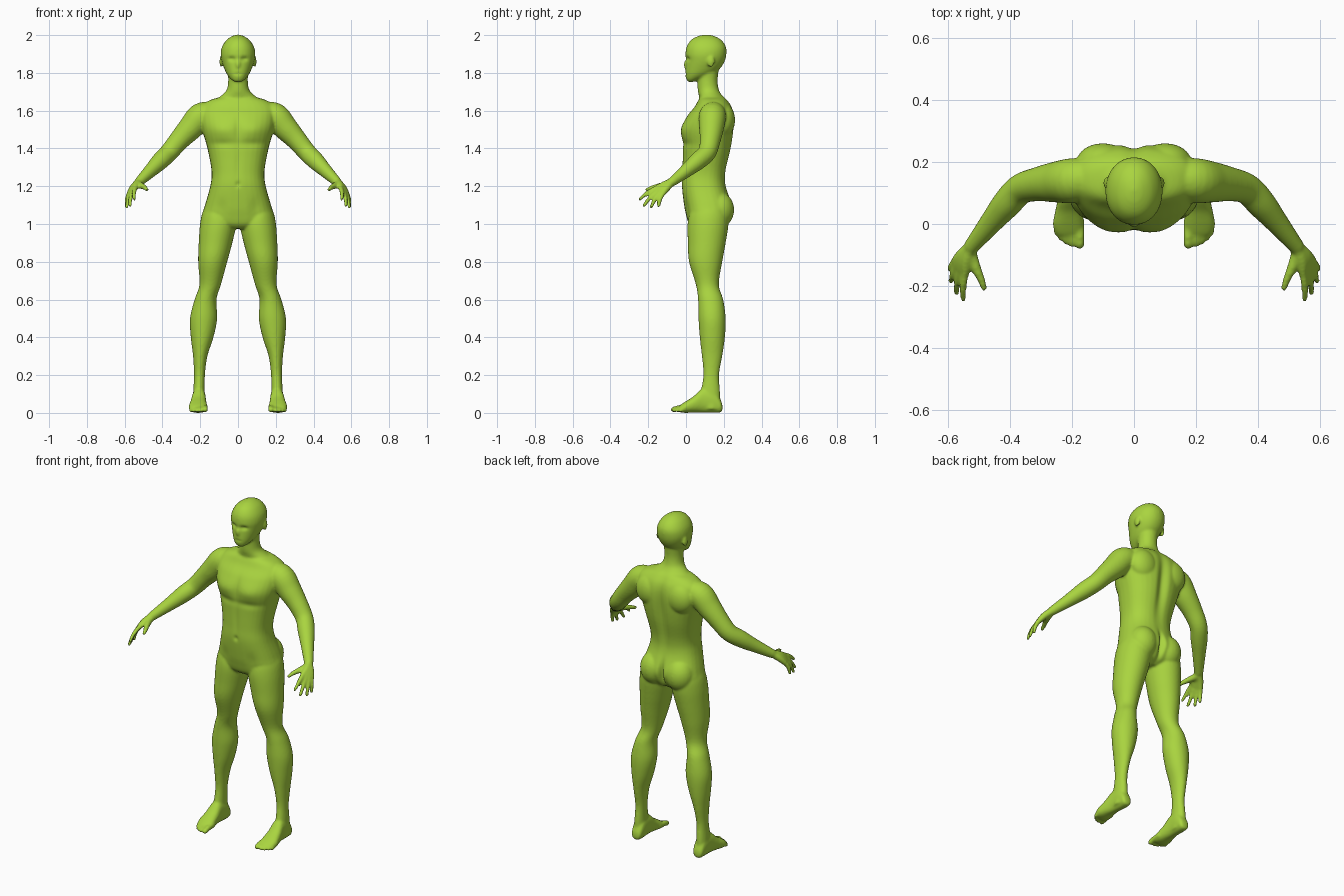
import bpy, bmesh, math
from mathutils import Vector, Matrix

skin = bpy.data.materials.new("lime_green")
skin.diffuse_color = (0.40, 0.66, 0.05, 1)
bm = bmesh.new()
SEG = 32


def smooth_rows(rows, steps=5):
    """Catmull-Rom interpolation of number rows."""
    out = []
    for i in range(len(rows) - 1):
        a, b, c, d = (rows[max(0, min(len(rows) - 1, i + k))] for k in (-1, 0, 1, 2))
        for s in range(steps):
            t = s / steps
            out.append([0.5 * (2 * q + (r - p) * t + (2 * p - 5 * q + 4 * r - u) * t * t
                               + (3 * q - p - 3 * r + u) * t ** 3)
                        for p, q, r, u in zip(a, b, c, d)])
    return out + [list(rows[-1])]


def skin_rings(rings):
    """Closed shell through rings of points."""
    vs = [[bm.verts.new(p) for p in ring] for ring in rings]
    for r0, r1 in zip(vs, vs[1:]):
        for k in range(SEG):
            n = (k + 1) % SEG
            bm.faces.new((r0[k], r0[n], r1[n], r1[k]))
    bm.faces.new(vs[0][::-1])
    bm.faces.new(vs[-1])


def loft(rows, axis="z", side=1, power=2.0):
    """Rows of (position, centre x, half width, low, high) along z or y."""
    rings = []
    for pos, cx, w, lo, hi in smooth_rows(rows):
        ring = []
        for k in range(SEG):
            a = 2 * math.pi * k / SEG
            c, s = math.cos(a), math.sin(a)
            c = math.copysign(abs(c) ** (2 / power), c)
            s = math.copysign(abs(s) ** (2 / power), s)
            x, v = side * (cx + w * c), (lo + hi) / 2 + (hi - lo) / 2 * s
            ring.append((x, v, pos) if axis == "z" else (x, pos, v))
        rings.append(ring)
    skin_rings(rings)


def tube(rows, side=1):
    """Round limb through (x, y, z, radius) points with domed ends."""
    rows = smooth_rows(rows)
    pts = [Vector((side * r[0], r[1], r[2])) for r in rows]
    rings = []
    for i, (p, r) in enumerate(zip(pts, rows)):
        d = (pts[min(i + 1, len(pts) - 1)] - pts[max(i - 1, 0)]).normalized()
        u = d.cross(Vector((0, 1, 0.3))).normalized()
        v = d.cross(u)
        ends = [(0, 1)]
        if i == 0:
            ends = [(-0.95, 0.3), (-0.7, 0.7), (0, 1)]
        elif i == len(pts) - 1:
            ends = [(0, 1), (0.7, 0.7), (0.95, 0.3)]
        for along, scale in ends:
            rings.append([p + d * along * r[3] + (u * math.cos(a) + v * math.sin(a)) * r[3] * scale
                          for a in (2 * math.pi * k / SEG for k in range(SEG))])
    skin_rings(rings)


def blob(centre, size):
    m = Matrix.Translation(centre) @ Matrix.Diagonal((*size, 1))
    bmesh.ops.create_uvsphere(bm, u_segments=24, v_segments=16, radius=1, matrix=m)


# Torso
loft([(0.975, 0, 0.07, 0.04, 0.17), (1.0, 0, 0.16, 0.015, 0.21), (1.05, 0, 0.186, 0.0, 0.24),
      (1.1, 0, 0.175, -0.01, 0.245), (1.2, 0, 0.147, -0.022, 0.212), (1.28, 0, 0.14, -0.02, 0.212),
      (1.4, 0, 0.162, -0.018, 0.24), (1.5, 0, 0.19, -0.022, 0.254), (1.57, 0, 0.2, 0.005, 0.255),
      (1.62, 0, 0.195, 0.045, 0.243), (1.655, 0, 0.15, 0.065, 0.22), (1.675, 0, 0.08, 0.08, 0.2)],
     power=2.4)
# Neck and sloping trapezius
loft([(1.6, 0, 0.16, 0.08, 0.235), (1.65, 0, 0.13, 0.075, 0.22), (1.68, 0, 0.088, 0.068, 0.195),
      (1.71, 0, 0.06, 0.062, 0.176), (1.76, 0, 0.052, 0.06, 0.168), (1.83, 0, 0.056, 0.06, 0.175)])
# Head
loft([(1.752, 0, 0.018, 0.012, 0.04), (1.765, 0, 0.036, 0.002, 0.07), (1.79, 0, 0.057, -0.004, 0.135),
      (1.82, 0, 0.072, -0.004, 0.178), (1.86, 0, 0.086, -0.001, 0.204), (1.9, 0, 0.092, -0.003, 0.214),
      (1.94, 0, 0.084, 0.004, 0.211), (1.975, 0, 0.06, 0.028, 0.186), (1.995, 0, 0.03, 0.065, 0.15),
      (2.002, 0, 0.008, 0.1, 0.12)], power=2.1)
# Nose
blob((0, -0.001, 1.845), (0.012, 0.012, 0.022))

for s in (1, -1):
    # Ear
    blob((s * 0.089, 0.132, 1.86), (0.009, 0.02, 0.03))
    # Buttock
    blob((s * 0.085, 0.175, 1.075), (0.082, 0.08, 0.095))
    # Shoulder blade
    blob((s * 0.1, 0.2, 1.55), (0.085, 0.06, 0.09))
    # Leg
    loft([(0.02, 0.207, 0.036, 0.09, 0.18), (0.1, 0.207, 0.031, 0.078, 0.181),
          (0.2, 0.204, 0.029, 0.092, 0.175), (0.3, 0.2, 0.038, 0.084, 0.192),
          (0.4, 0.19, 0.06, 0.073, 0.206), (0.5, 0.182, 0.072, 0.066, 0.21),
          (0.6, 0.172, 0.058, 0.064, 0.197), (0.68, 0.147, 0.057, 0.052, 0.174),
          (0.8, 0.134, 0.077, 0.016, 0.192), (0.9, 0.119, 0.089, 0.01, 0.21),
          (1.0, 0.105, 0.096, 0.008, 0.225), (1.07, 0.1, 0.085, 0.02, 0.22),
          (1.12, 0.09, 0.06, 0.05, 0.18)], side=s)
    # Foot
    loft([(0.193, 0.205, 0.015, 0.015, 0.04), (0.183, 0.205, 0.029, 0.003, 0.07),
          (0.15, 0.205, 0.035, 0.0, 0.12), (0.09, 0.207, 0.037, 0.002, 0.13),
          (0.04, 0.21, 0.044, 0.002, 0.088), (0.0, 0.211, 0.05, 0.0, 0.062),
          (-0.03, 0.208, 0.045, 0.003, 0.042), (-0.042, 0.205, 0.034, 0.01, 0.03)],
         axis="y", side=s, power=2.3)
    # Toes
    for x, y, r in ((0.174, -0.066, 0.0155), (0.2, -0.066, 0.0105), (0.219, -0.058, 0.01),
                    (0.236, -0.046, 0.0095), (0.251, -0.03, 0.009)):
        tube([(x, 0.01, 0.028, r), (x, y + 0.03, 0.026, r), (x, y, r + 0.002, r)], s)
    # Arm
    tube([(0.13, 0.15, 1.585, 0.06), (0.195, 0.14, 1.57, 0.072), (0.25, 0.135, 1.51, 0.066),
          (0.31, 0.128, 1.445, 0.055), (0.365, 0.112, 1.38, 0.049), (0.41, 0.065, 1.335, 0.047),
          (0.46, 0.005, 1.285, 0.037), (0.525, -0.075, 1.222, 0.025)], s)
    # Palm
    for x, y, z in ((0.543, -0.155, 1.192), (0.557, -0.147, 1.178),
                    (0.569, -0.136, 1.168), (0.576, -0.12, 1.163)):
        tube([(0.525, -0.075, 1.222, 0.021), (0.5 * (x + 0.535), (y - 0.08) / 2, (z + 1.222) / 2, 0.019),
              (x, y, z, 0.014)], s)
    # Fingers, index to little
    for a, b in (((0.543, -0.155, 1.192), (0.549, -0.244, 1.132)),
                 ((0.557, -0.147, 1.178), (0.571, -0.222, 1.098)),
                 ((0.569, -0.136, 1.168), (0.589, -0.185, 1.088)),
                 ((0.576, -0.12, 1.163), (0.592, -0.145, 1.095))):
        m = [(p + q) / 2 for p, q in zip(a, b)]
        tube([(*a, 0.013), (m[0] + 0.004, m[1] - 0.004, m[2] + 0.004, 0.0115), (*b, 0.0095)], s)
    # Thumb
    tube([(0.527, -0.09, 1.21, 0.02), (0.507, -0.145, 1.2, 0.016), (0.492, -0.178, 1.192, 0.0125),
          (0.483, -0.206, 1.182, 0.0105)], s)

bmesh.ops.recalc_face_normals(bm, faces=bm.faces[:])
mesh = bpy.data.meshes.new("body")
bm.to_mesh(mesh)
bm.free()
body = bpy.data.objects.new("body", mesh)
bpy.context.collection.objects.link(body)
bpy.context.view_layer.objects.active = body
body.select_set(True)

# Fuse all parts into one soft skin
fuse = body.modifiers.new("fuse", "REMESH")
fuse.mode = "VOXEL"
fuse.voxel_size = 0.0065
fuse.use_smooth_shade = True
soften = body.modifiers.new("soften", "SMOOTH")
soften.factor = 0.5
soften.iterations = 7
for name in ("fuse", "soften"):
    bpy.ops.object.modifier_apply(modifier=name)

# Sculpted relief: (x, z, width, height, push in y, on front)
relief = [(0, 1.845, 0.02, 0.02, 0.0, True), (0, 1.21, 0.012, 0.014, 0.007, True),
          (0, 1.5, 0.018, 0.07, 0.008, True), (0, 1.32, 0.015, 0.09, 0.004, True),
          (0, 1.45, 0.028, 0.17, -0.02, False), (0, 1.07, 0.014, 0.065, -0.03, False),
          (0, 1.795, 0.02, 0.006, 0.004, True)]
for s in (1, -1):
    relief += [(s * 0.033, 1.874, 0.02, 0.012, 0.011, True),   # eye socket
               (s * 0.085, 1.5, 0.06, 0.045, -0.010, True),    # chest muscle
               (s * 0.08, 1.425, 0.07, 0.02, 0.006, True),     # fold under chest
               (s * 0.09, 1.08, 0.03, 0.05, 0.006, True)]      # groin
for v in body.data.vertices:
    if abs(v.co.x) < 0.19 and v.co.z > 0.95:
        x, z, front = v.co.x, v.co.z, v.co.y < 0.11
        for cx, cz, w, h, push, on_front in relief:
            if front == on_front:
                v.co.y += push * math.exp(-((x - cx) / w) ** 2 - ((z - cz) / h) ** 2)

body.data.materials.clear()
body.data.materials.append(skin)
bpy.ops.object.shade_smooth()
